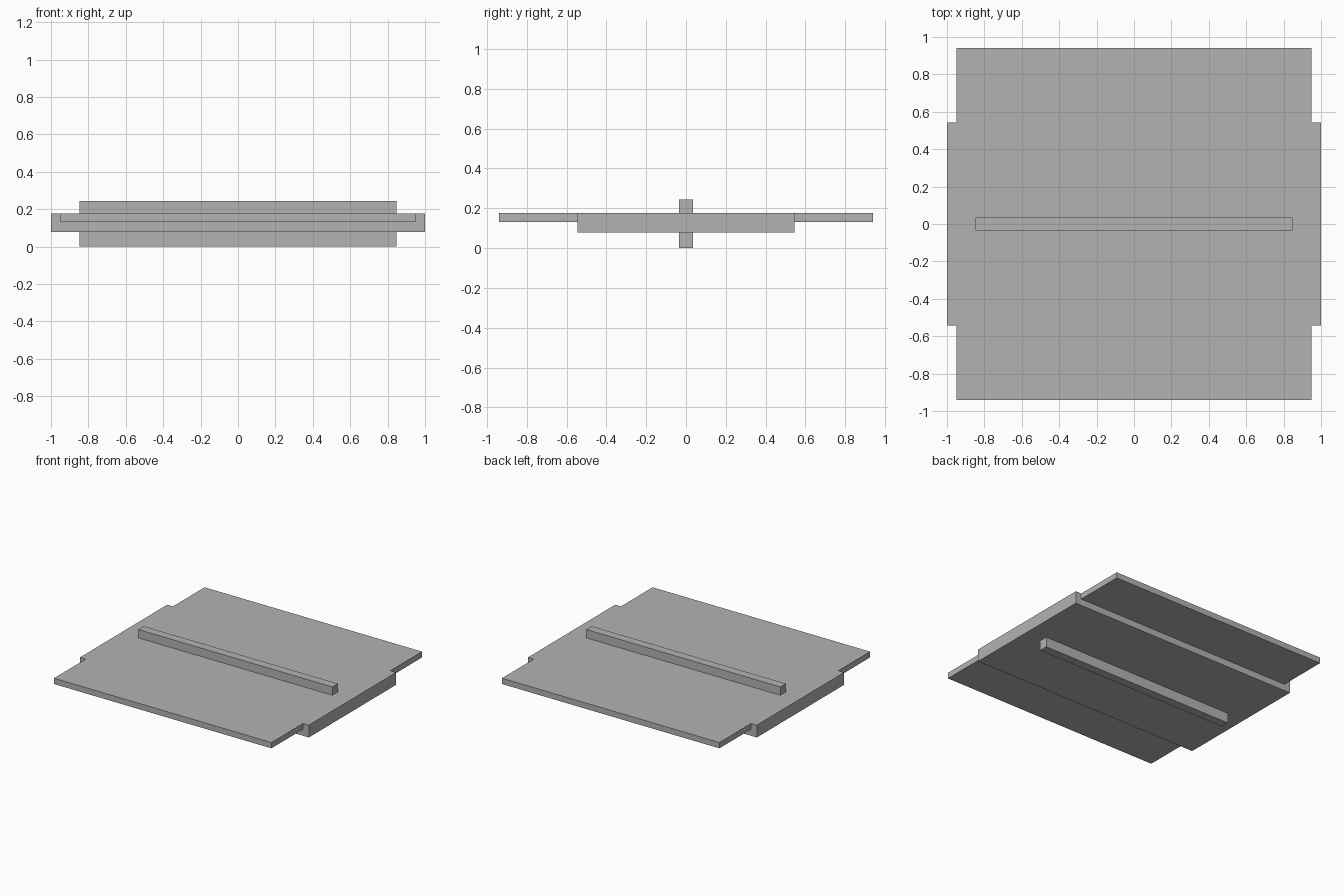
import bpy

if "Cube" in bpy.data.objects:
    bpy.data.objects.remove(bpy.data.objects["Cube"])

grey = bpy.data.materials.new("plain grey")
grey.diffuse_color = (0.45, 0.45, 0.45, 1)
grey.use_nodes = True
grey.node_tree.nodes["Principled BSDF"].inputs["Base Color"].default_value = grey.diffuse_color


def box(name, x, y, z):
    """Box spanning the (min, max) pairs x, y and z."""
    bpy.ops.mesh.primitive_cube_add(size=1)
    ob = bpy.context.object
    ob.name = name
    ob.location = [(a + b) / 2 for a, b in (x, y, z)]
    ob.scale = [b - a for a, b in (x, y, z)]
    bpy.ops.object.transform_apply(location=True, rotation=False, scale=True)
    ob.data.materials.append(grey)
    return ob


TOP, HALF_SLAB = 0.177, 0.544

# Thick central slab
box("central_slab", (-1, 1), (-HALF_SLAB, HALF_SLAB), (0.079, TOP))

# Thin plates continuing the top surface to the front and back
box("front_plate", (-0.95, 0.95), (-0.94, -HALF_SLAB), (0.131, TOP))
box("back_plate", (-0.95, 0.95), (HALF_SLAB, 0.94), (0.131, TOP))

# Narrow rails along the middle, above and below the slab
box("top_rail", (-0.848, 0.848), (-0.034, 0.034), (TOP, 0.243))
box("bottom_rail", (-0.848, 0.848), (-0.034, 0.034), (0, 0.079))
